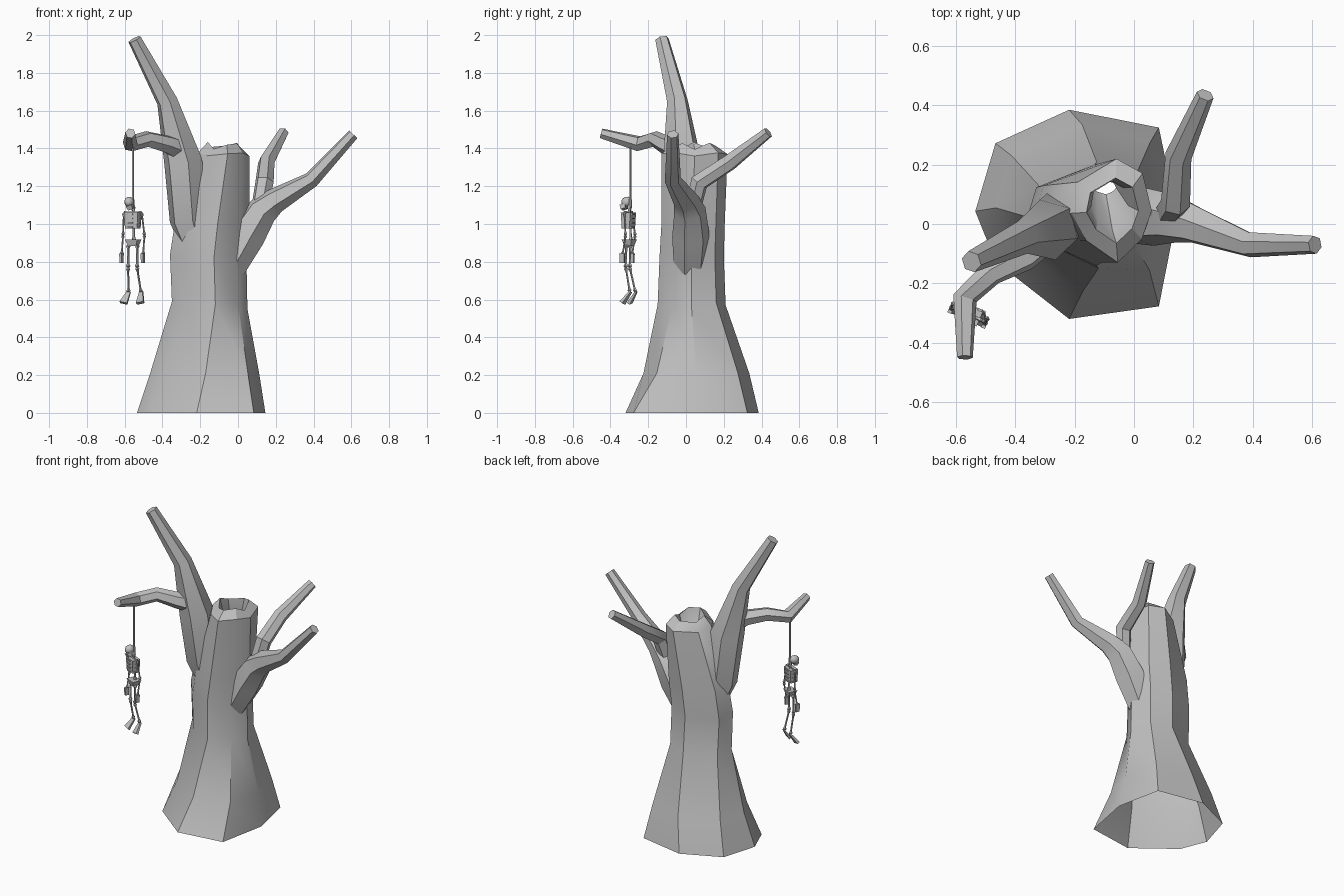
import bpy, bmesh, math
from mathutils import Vector

old = bpy.data.objects.get("Cube")
if old:
    bpy.data.objects.remove(old, do_unlink=True)

grey = bpy.data.materials.new("plain_grey")
grey.use_nodes = True
grey.diffuse_color = (0.53, 0.53, 0.53, 1)
grey.node_tree.nodes["Principled BSDF"].inputs["Base Color"].default_value = (0.53, 0.53, 0.53, 1)


def finish(name, bm, parent=None, recalc=True):
    if recalc:
        bmesh.ops.recalc_face_normals(bm, faces=bm.faces)
    mesh = bpy.data.meshes.new(name)
    bm.to_mesh(mesh)
    bm.free()
    mesh.materials.append(grey)
    obj = bpy.data.objects.new(name, mesh)
    obj.parent = parent
    bpy.context.collection.objects.link(obj)
    bpy.ops.object.select_all(action="DESELECT")
    obj.select_set(True)
    bpy.context.view_layer.objects.active = obj
    bpy.ops.object.shade_smooth_by_angle(angle=math.radians(30))
    return obj


def bridge(bm, rings):
    for low, high in zip(rings, rings[1:]):
        n = len(low)
        for i in range(n):
            j = (i + 1) % n
            bm.faces.new((low[i], low[j], high[j], high[i]))


def add_tube(bm, path, sides):
    """Capped tube through (x, y, z, radius) stations."""
    pts = [Vector(p[:3]) for p in path]
    rings, side = [], None
    for i, p in enumerate(pts):
        t = (pts[min(i + 1, len(pts) - 1)] - pts[max(i - 1, 0)]).normalized()
        side = t.orthogonal() if side is None else side - t * side.dot(t)
        side.normalize()
        up = t.cross(side)
        ring = []
        for k in range(sides):
            a = math.tau * k / sides
            ring.append(bm.verts.new(p + (side * math.cos(a) + up * math.sin(a)) * path[i][3]))
        rings.append(ring)
    bridge(bm, rings)
    bm.faces.new(rings[0][::-1])
    bm.faces.new(rings[-1])


def tube(name, path, sides=6, parent=None):
    bm = bmesh.new()
    add_tube(bm, path, sides)
    return finish(name, bm, parent)


# Trunk: an irregular octagon, changing from root to neck outline, fitted into a box
# at each height, open below and turning over a jagged lip into a hollow
root = [(-.07, 1), (.82, .83), (1, 0), (.82, -.88), (-.07, -1), (-.8, -.45), (-1, .03), (-.8, .68)]
neck = [(.12, 1), (.77, .72), (1, 0), (.75, -.55), (.15, -1), (-.63, -.58), (-1, -.05), (-.85, .55)]
levels = [  # z, x min, x max, y min, y max, share of neck outline, jaggedness
    (0, -.535, .145, -.32, .385, 0, 0),
    (.21, -.465, .112, -.225, .335, .4, 0),
    (.57, -.35, .05, -.15, .21, 1, .02),
    (.82, -.36, .045, -.14, .2, 1, .02),
    (1, -.335, .06, -.13, .205, 1, 0),
    (1.37, -.21, .06, -.13, .22, 1, .01),
    (1.415, -.16, .015, -.065, .155, 1, .02),
    (1.32, -.145, -.02, -.02, .145, 1, 0),
    (1.24, -.14, -.06, .1, .145, 1, 0),
]
bm = bmesh.new()
rings = []
for z, x0, x1, y0, y1, share, jag in levels:
    ring = []
    for i, (a, b) in enumerate(zip(root, neck)):
        u, v = Vector(a).lerp(Vector(b), share)
        ring.append(bm.verts.new(((x0 + x1 + u * (x1 - x0)) / 2, (y0 + y1 + v * (y1 - y0)) / 2,
                                  z + jag * math.sin(i * 2.3))))
    rings.append(ring)
bridge(bm, rings)
bmesh.ops.reverse_faces(bm, faces=bm.faces)
finish("trunk", bm, recalc=False)

# Boughs
tube("tall_bough", [(-.22, .03, .88, .08), (-.265, .01, 1.02, .1), (-.29, -.02, 1.33, .105),
                    (-.375, -.045, 1.65, .057), (-.548, -.127, 1.978, .037)])
tube("hanging_bough", [(-.3, -.04, 1.39, .06), (-.37, -.11, 1.42, .05), (-.48, -.165, 1.45, .043),
                       (-.57, -.25, 1.425, .042), (-.57, -.45, 1.48, .027)])
tube("left_bough", [(-.04, .02, .77, .085), (.05, .025, .94, .1), (.13, .02, 1.07, .085),
                    (.2, .0, 1.125, .068), (.39, -.07, 1.235, .044), (.61, -.07, 1.475, .031)])
tube("back_bough", [(.11, .03, 1.06, .045), (.14, .07, 1.22, .05), (.15, .23, 1.325, .045),
                    (.24, .435, 1.485, .03)])

# Rope and noose
tube("rope", [(-.557, -.295, 1.42, .006), (-.557, -.295, 1.08, .006)], 5)
tube("noose_knot", [(-.557, -.295, 1.13, .01), (-.557, -.295, 1.085, .01)], 6)

# Skeleton, turned slightly about the rope
turn = bpy.data.objects.new("skeleton_pivot", None)
bpy.context.collection.objects.link(turn)
turn.location = (-.557, -.305, 0)
turn.rotation_euler.z = -.42
turn.hide_render = True


def bone(name, a, b, r=0.006):
    """Slim shaft with a knob at each end."""
    a, b = Vector(a), Vector(b)
    stations = [(0, 0.9), (0.06, 1.6), (0.18, 0.8), (0.82, 0.8), (0.94, 1.6), (1, 0.9)]
    return tube(name, [(*a.lerp(b, f), r * s) for f, s in stations], 5, turn)


def block(name, centre, size, taper=1.0, tilt=(0, 0, 0)):
    """Box whose top is scaled by taper."""
    bm = bmesh.new()
    bmesh.ops.create_cube(bm, size=1)
    for v in bm.verts:
        if v.co.z > 0:
            v.co.x *= taper
            v.co.y *= taper
        v.co = Vector(v.co[i] * size[i] for i in range(3))
    obj = finish(name, bm, turn)
    obj.location = centre
    obj.rotation_euler = tilt


# Skull with jaw, lolling to one side
bm = bmesh.new()
bmesh.ops.create_icosphere(bm, subdivisions=2, radius=1)
for v in bm.verts:
    v.co = Vector((v.co.x * .026, v.co.y * .031, v.co.z * .028))
skull = finish("skull", bm, turn)
skull.location = (-.014, -.016, 1.117)
skull.rotation_euler = (.3, -.3, 0)
block("jaw", (-.002, -.028, 1.09), (.028, .026, .024), 1.2, (.3, -.3, 0))

# Spine, rib cage and pelvis
bone("spine", (0, .015, .9), (0, .005, 1.1), .008)
block("chest", (0, 0, 1.018), (.07, .046, .085), 1.15)
bm = bmesh.new()
for k in range(4):
    z = .983 + k * .023
    ring = [(.042 * math.cos(math.tau * i / 10), .03 * math.sin(math.tau * i / 10), z, .005)
            for i in range(10)]
    for a, b in zip(ring, ring[1:] + ring[:1]):
        add_tube(bm, [a, b], 4)
finish("ribs", bm, turn)
bone("collar_bone", (-.05, 0, 1.062), (.05, 0, 1.062))
block("pelvis", (0, .005, .9), (.045, .035, .035), 1.6)

# Arms and legs
for side, s in (("right", -1), ("left", 1)):
    elbow = (s * .062, .012, .94)
    wrist = (s * .062, -.005, .84)
    bone(side + "_upper_arm", (s * .052, 0, 1.06), elbow)
    bone(side + "_forearm", elbow, wrist)
    block(side + "_hand", (s * .062, -.008, .818), (.012, .024, .05), 1.2)
    knee = (s * .026, -.003, .77)
    ankle = (s * .036, .025, .64)
    bone(side + "_thigh", (s * .026, 0, .89), knee, .008)
    bone(side + "_shin", knee, ankle, .007)
    block(side + "_foot", (s * .042, .008, .612), (.042, .018, .075), .5, (-.6, -s * .2, 0))
